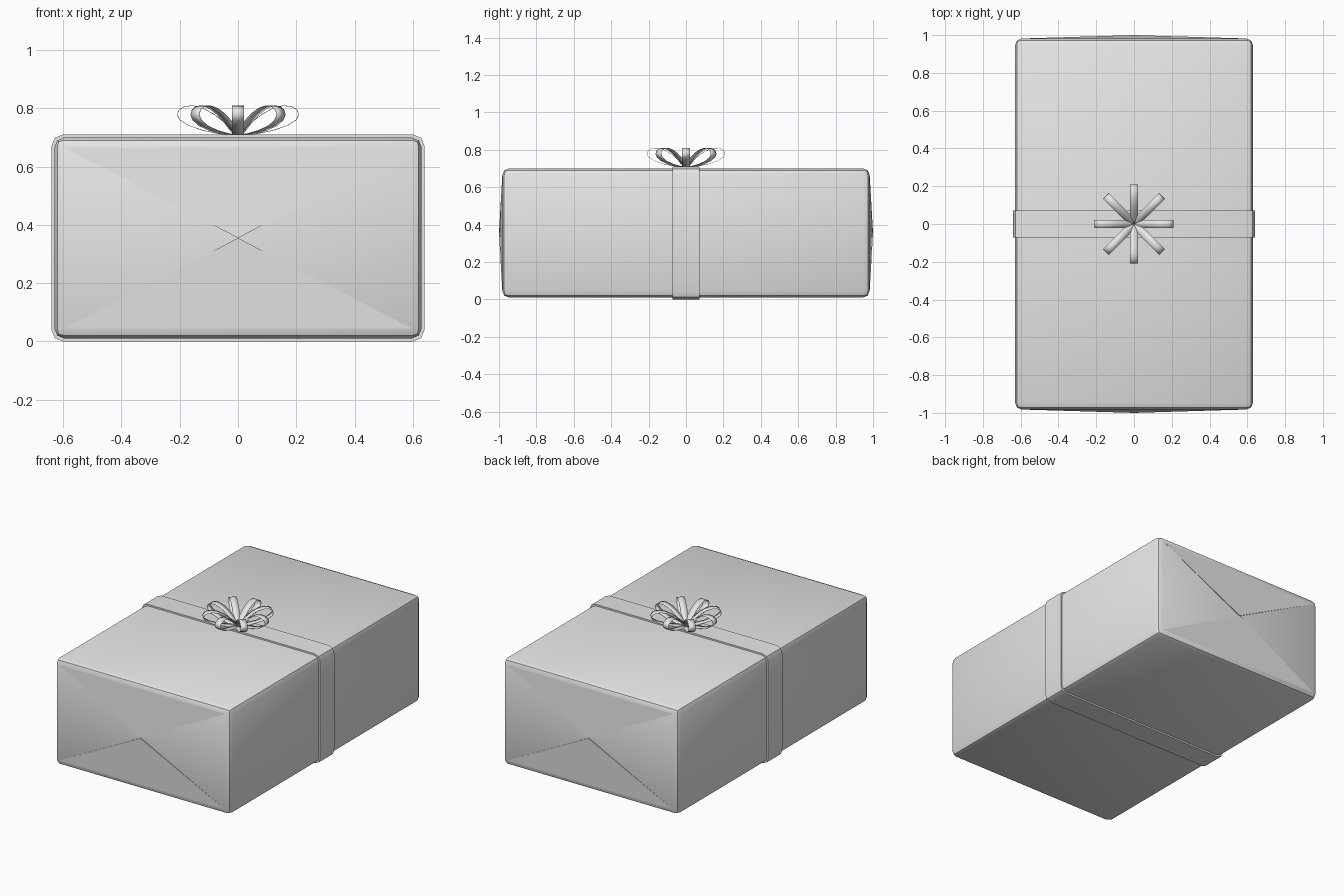
import bpy, bmesh
from math import pi, cos, sin
from mathutils import Matrix, Vector

cube = bpy.data.objects.get("Cube")
if cube:
    bpy.data.objects.remove(cube)

paper = bpy.data.materials.new("light_grey")
paper.use_nodes = True
paper.diffuse_color = (0.8, 0.8, 0.8, 1)
paper.node_tree.nodes["Principled BSDF"].inputs["Base Color"].default_value = (0.8, 0.8, 0.8, 1)

MID = 0.355  # height of the parcel's centre


def make(name, bm, angle=30):
    bmesh.ops.recalc_face_normals(bm, faces=bm.faces)
    mesh = bpy.data.meshes.new(name)
    bm.to_mesh(mesh)
    bm.free()
    obj = bpy.data.objects.new(name, mesh)
    bpy.context.collection.objects.link(obj)
    mesh.materials.append(paper)
    bpy.ops.object.select_all(action='DESELECT')
    obj.select_set(True)
    bpy.context.view_layer.objects.active = obj
    bpy.ops.object.shade_smooth_by_angle(angle=angle * pi / 180)
    return obj


def block(size):
    bm = bmesh.new()
    bmesh.ops.create_cube(bm, size=1, matrix=Matrix.Translation((0, 0, MID)) @ Matrix.Diagonal((*size, 1)))
    return bm


# Parcel body with softened edges and slightly bulging folded ends
bm = block((1.26, 1.964, 0.69))
bmesh.ops.bevel(bm, geom=bm.edges[:], offset=0.035, segments=2, profile=0.5, affect='EDGES')
ends = [f for f in bm.faces if abs(f.normal.y) > 0.99 and f.calc_area() > 0.3]
for v in bmesh.ops.poke(bm, faces=ends)["verts"]:
    v.co.y = 0.994 if v.co.y > 0 else -0.994
make("parcel", bm, 25)

# Upper and lower paper flaps, thickening towards the middle of each end
bm = bmesh.new()
for side in (-1, 1):
    for up in (-1, 1):
        a, b, tip, root = [bm.verts.new(p) for p in (
            (-0.595, side * 0.982, MID + up * 0.31),
            (0.595, side * 0.982, MID + up * 0.31),
            (0, side, MID), (0, side * 0.993, MID))]
        for tri in ((a, b, tip), (a, tip, root), (b, root, tip), (a, root, b)):
            bm.faces.new(tri)
make("end_flaps", bm, 1)

# Ribbon band wrapped around the middle
bm = block((1.28, 0.145, 0.71))
long_edges = [e for e in bm.edges if abs((e.verts[0].co - e.verts[1].co).y) > 0.1]
bmesh.ops.bevel(bm, geom=long_edges, offset=0.04, segments=2, profile=0.5, affect='EDGES')
make("ribbon_band", bm, 35)

# Bow of eight teardrop loops
teardrop = [(0, 0.708), (0.06, 0.712), (0.12, 0.724), (0.17, 0.741), (0.199, 0.76),
            (0.209, 0.778), (0.202, 0.795), (0.183, 0.806), (0.155, 0.809),
            (0.12, 0.8), (0.083, 0.78), (0.045, 0.75), (0.018, 0.725), (0, 0.71)]
for i in range(8):
    turn = Matrix.Rotation(i * pi / 4, 4, 'Z')
    bm = bmesh.new()
    rows = [[bm.verts.new(turn @ Vector((r, w, z))) for w in (-0.021, 0.021)] for r, z in teardrop]
    for p, q in zip(rows, rows[1:]):
        bm.faces.new((p[0], p[1], q[1], q[0]))
    loop = make(f"bow_loop_{i + 1}", bm, 45)
    solid = loop.modifiers.new("thickness", 'SOLIDIFY')
    solid.thickness = 0.002
    solid.offset = 0
